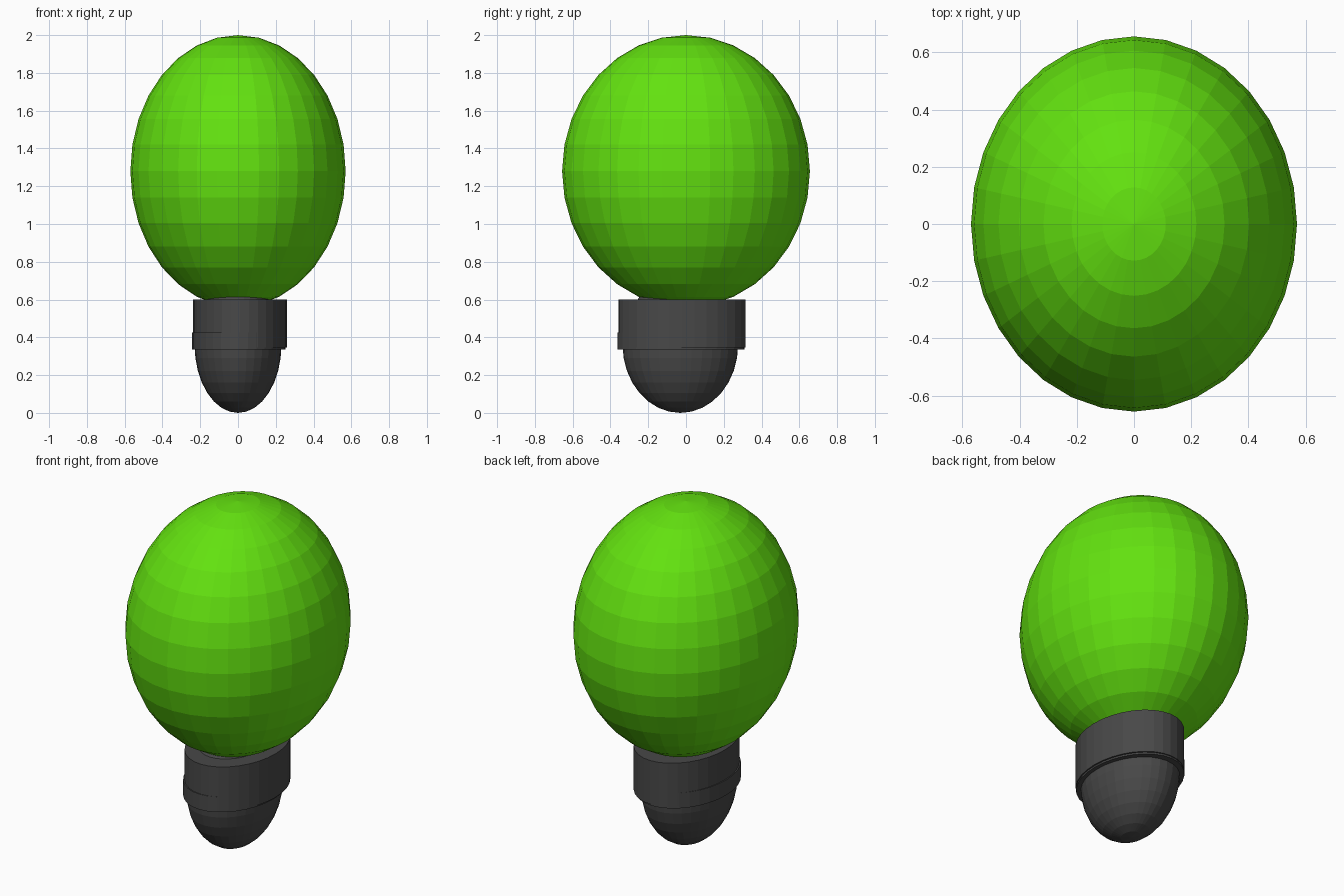
import bpy

if "Cube" in bpy.data.objects:
    bpy.data.objects.remove(bpy.data.objects["Cube"])


def flat_material(name, rgb):
    mat = bpy.data.materials.new(name)
    mat.diffuse_color = (*rgb, 1.0)
    mat.use_nodes = True
    mat.node_tree.nodes["Principled BSDF"].inputs["Base Color"].default_value = mat.diffuse_color
    return mat


green = flat_material("bright_green", (0.125, 0.76, 0.005))
charcoal = flat_material("charcoal", (0.065, 0.065, 0.065))


def finish(name, size, mat):
    ob = bpy.context.object
    ob.name = name
    ob.scale = size
    bpy.ops.object.transform_apply(location=False, rotation=False, scale=True)
    ob.data.materials.append(mat)
    return ob


def ellipsoid(name, center, radii, mat):
    bpy.ops.mesh.primitive_uv_sphere_add(segments=32, ring_count=16, radius=1, location=center)
    return finish(name, radii, mat)


def oval_cylinder(name, x, y, rx, ry, z0, z1, mat):
    bpy.ops.mesh.primitive_cylinder_add(vertices=32, radius=1, depth=1,
                                        location=(x, y, (z0 + z1) / 2))
    return finish(name, (rx, ry, z1 - z0), mat)


# Faceted egg-shaped bulb
ellipsoid("bulb", (0, 0, 1.28), (0.57, 0.656, 0.72), green)

# Collar made of two slightly offset oval bands
oval_cylinder("upper_collar", 0.011, -0.021, 0.248, 0.337, 0.345, 0.60, charcoal)
oval_cylinder("lower_collar", 0.004, -0.026, 0.247, 0.336, 0.335, 0.425, charcoal)

# Rounded base end
ellipsoid("base_cap", (0, -0.03, 0.36), (0.23, 0.306, 0.36), charcoal)
